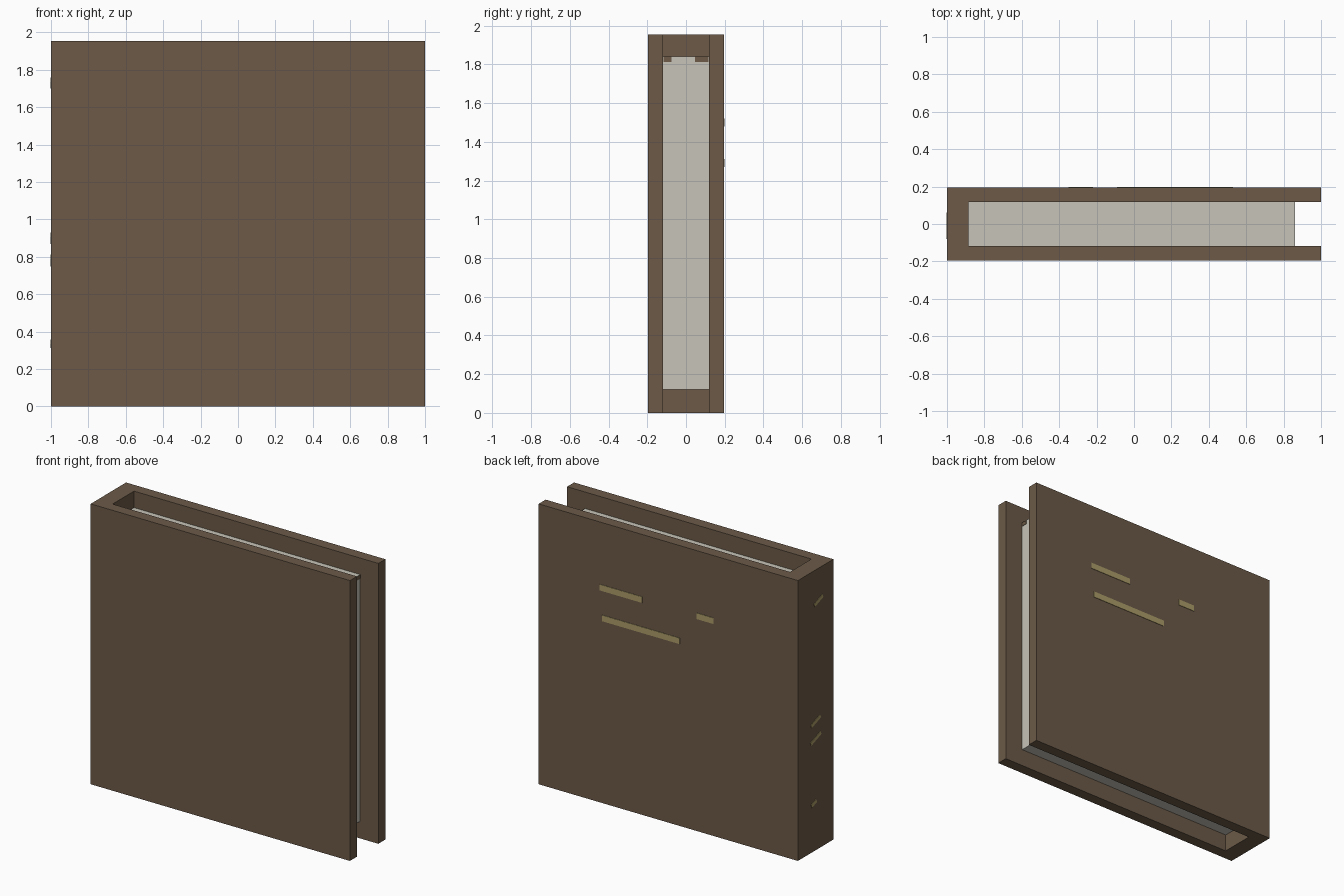
import bpy, bmesh, math
from mathutils import Matrix

if "Cube" in bpy.data.objects:
    bpy.data.objects.remove(bpy.data.objects["Cube"])


def srgb(r, g, b):
    lin = [((c / 255 + 0.055) / 1.055) ** 2.4 for c in (r, g, b)]
    return (*lin, 1.0)


def material(name, rgb):
    m = bpy.data.materials.new(name)
    m.diffuse_color = srgb(*rgb)
    m.use_nodes = True
    m.node_tree.nodes["Principled BSDF"].inputs["Base Color"].default_value = m.diffuse_color
    return m


BROWN = material("leather_brown", (108, 90, 72))
PAPER = material("paper_grey", (198, 196, 184))
GOLD = material("dull_gold", (172, 156, 104))


def add_object(name, bm, mat):
    bmesh.ops.recalc_face_normals(bm, faces=bm.faces)
    mesh = bpy.data.meshes.new(name)
    bm.to_mesh(mesh)
    bm.free()
    mesh.materials.append(mat)
    ob = bpy.data.objects.new(name, mesh)
    bpy.context.collection.objects.link(ob)
    return ob


def box(name, centre, size, mat, roll=0.0):
    """Box, optionally rolled about the x axis."""
    bm = bmesh.new()
    bmesh.ops.create_cube(bm, size=1)
    bm.transform(Matrix.Translation(centre) @ Matrix.Rotation(roll, 4, 'X')
                 @ Matrix.Diagonal((*size, 1)))
    return add_object(name, bm, mat)


H, T = 1.955, 0.195          # book height, half thickness
INNER, SPINE = 0.118, -0.885  # inner cover face, inner spine face

# Cover: U-shaped plan (two boards joined by the spine) extruded upwards
bm = bmesh.new()
plan = [(-1, -T), (1, -T), (1, -INNER), (SPINE, -INNER),
        (SPINE, INNER), (1, INNER), (1, T), (-1, T)]
face = bm.faces.new([bm.verts.new((x, y, 0)) for x, y in plan])
ext = bmesh.ops.extrude_face_region(bm, geom=[face])
bmesh.ops.translate(bm, vec=(0, 0, H),
                    verts=[v for v in ext["geom"] if isinstance(v, bmesh.types.BMVert)])
add_object("cover", bm, BROWN)

# Page block, set in from the cover edges
box("pages", ((SPINE + 0.86) / 2, 0, 0.98), (0.86 - SPINE, 2 * INNER, 1.72), PAPER)

# Small worn corners at the top of the page edge
for y, w in ((-0.096, 0.042), (0.082, 0.07)):
    box("page_corner_wear", (0.86, y, 1.826), (0.004, w, 0.027), BROWN)

# Plain gilt rules on the back board
for x0, x1, z in ((-0.09, 0.51, 1.29), (0.2, 0.53, 1.5), (-0.35, -0.22, 1.5)):
    box("gilt_rule", ((x0 + x1) / 2, T, z), (x1 - x0, 0.006, 0.042), GOLD)

# Slanted gilt flecks on the spine
for y, z, length in ((-0.03, 1.73, 0.1), (0.0, 0.9, 0.11),
                     (0.0, 0.78, 0.12), (0.02, 0.335, 0.06)):
    box("spine_fleck", (-1, y, z), (0.006, length, 0.025), GOLD, math.radians(-20))
